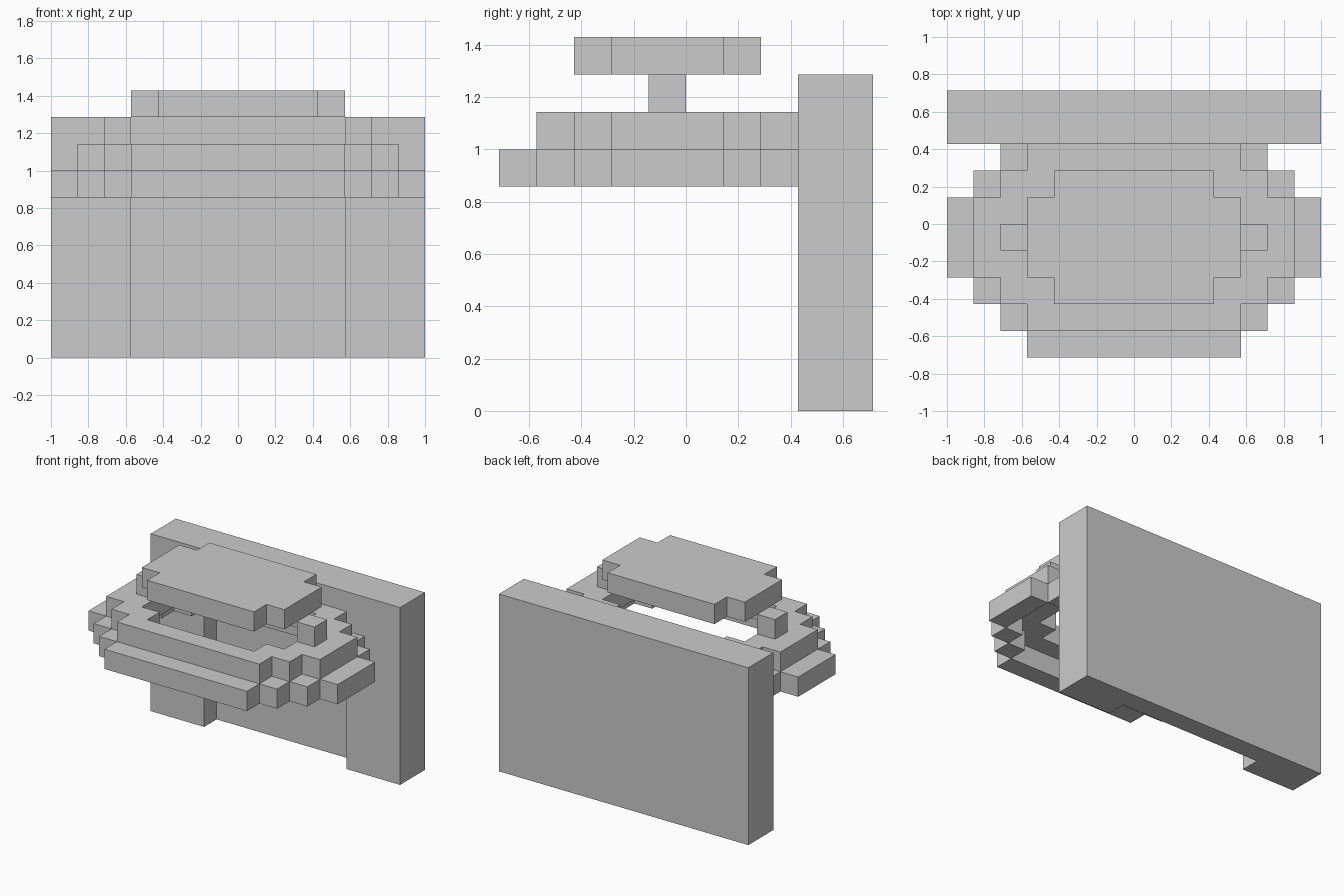
import bpy, bmesh, math

if "Cube" in bpy.data.objects:
    bpy.data.objects.remove(bpy.data.objects["Cube"])

U = 1 / 7  # one block of the grid


def box(x0, x1, y0, y1, z0, z1):
    """Set of grid cells filling a box."""
    return {(x, y, z) for x in range(x0, x1) for y in range(y0, y1) for z in range(z0, z1)}


def pair(x0, x1, y0, y1, z0, z1):
    """A box and its mirror image across x = 0."""
    return box(x0, x1, y0, y1, z0, z1) | box(-x1, -x0, y0, y1, z0, z1)


def block_object(name, cells):
    """Build only the outer skin of the cells, then merge flat areas."""
    bm = bmesh.new()
    for c in cells:
        for axis in range(3):
            for side in (0, 1):
                near = list(c)
                near[axis] += 2 * side - 1
                if tuple(near) in cells:
                    continue
                a, b = (axis + 1) % 3, (axis + 2) % 3
                corners = []
                for da, db in ((0, 0), (1, 0), (1, 1), (0, 1)):
                    p = list(c)
                    p[axis] += side
                    p[a] += da
                    p[b] += db
                    corners.append(bm.verts.new([v * U for v in p]))
                bm.faces.new(corners if side else corners[::-1])
    bmesh.ops.remove_doubles(bm, verts=bm.verts[:], dist=1e-4)
    bmesh.ops.dissolve_limit(bm, angle_limit=math.radians(1), verts=bm.verts[:], edges=bm.edges[:])
    mesh = bpy.data.meshes.new(name)
    bm.to_mesh(mesh)
    bm.free()
    obj = bpy.data.objects.new(name, mesh)
    bpy.context.collection.objects.link(obj)
    return obj


# Back wall with a shallow recess in its lower front
block_object("back_wall", box(-7, 7, 3, 5, 0, 9) - box(-4, 4, 3, 4, 0, 6))

# Lower ring: thin stepped oval, open in the middle
lower = box(-4, 4, -5, -4, 6, 7)
for x, y0, y1 in ((4, -4, -3), (5, -3, -2), (6, -2, 1), (5, 1, 2), (4, 2, 3)):
    lower |= pair(x, x + 1, y0, y1, 6, 7)
block_object("lower_ring", lower)

# Upper ring: one step further in, wider at the sides
upper = box(-4, 4, -4, -3, 7, 8) | box(-4, 4, 2, 3, 7, 8)
for x, y0, y1 in ((3, -3, -2), (4, -2, 1), (3, 1, 2)):
    upper |= pair(x, x + 2, y0, y1, 7, 8)
block_object("upper_ring", upper)

# Two posts between ring and lid
block_object("right_post", box(4, 5, -1, 0, 8, 9))
block_object("left_post", box(-5, -4, -1, 0, 8, 9))

# Flat lid with notched corners
block_object("lid", box(-4, 4, -2, 1, 9, 10) | box(-3, 3, -3, 2, 9, 10))
